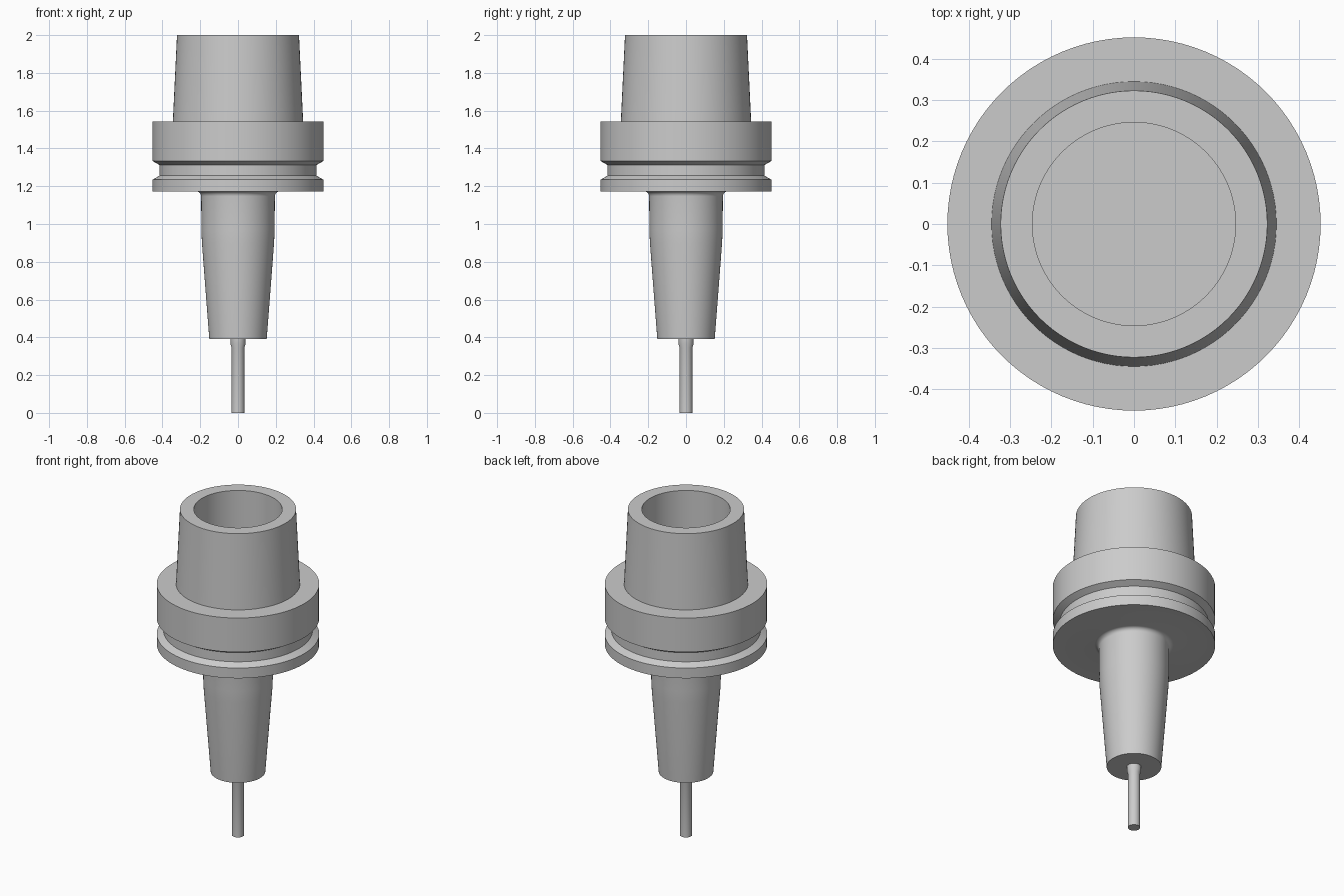
import bpy, bmesh, math

cube = bpy.data.objects.get("Cube")
if cube:
    bpy.data.objects.remove(cube, do_unlink=True)

SEGMENTS = 96

steel = bpy.data.materials.new("brushed_grey_steel")
steel.use_nodes = True
grey = (0.6, 0.6, 0.6, 1)
steel.diffuse_color = grey
steel.node_tree.nodes["Principled BSDF"].inputs["Base Color"].default_value = grey


def lathe(name, profile):
    """Spin a (radius, height) profile around the z axis."""
    bm = bmesh.new()
    verts = [bm.verts.new((r, 0, z)) for r, z in profile]
    edges = [bm.edges.new(pair) for pair in zip(verts, verts[1:])]
    bmesh.ops.spin(bm, geom=verts + edges, cent=(0, 0, 0), axis=(0, 0, 1),
                   angle=math.tau, steps=SEGMENTS, use_duplicate=False)
    bmesh.ops.remove_doubles(bm, verts=bm.verts, dist=0.0001)
    bmesh.ops.recalc_face_normals(bm, faces=bm.faces)
    mesh = bpy.data.meshes.new(name)
    bm.to_mesh(mesh)
    bm.free()
    mesh.materials.append(steel)
    obj = bpy.data.objects.new(name, mesh)
    bpy.context.collection.objects.link(obj)
    bpy.ops.object.select_all(action='DESELECT')
    obj.select_set(True)
    bpy.context.view_layer.objects.active = obj
    bpy.ops.object.shade_smooth_by_angle(angle=math.radians(20))
    return obj


# Concave fillet where the nose meets the flange
FLANGE_BOTTOM, NOSE_RADIUS, FILLET = 1.172, 0.195, 0.025
fillet = []
for i in range(7):
    a = math.radians(15 * i)
    fillet.append((NOSE_RADIUS + FILLET * (1 - math.cos(a)),
                   FLANGE_BOTTOM - FILLET * (1 - math.sin(a))))

# Holder body: tapered nose, grooved flange, hollow taper shank
lathe("holder_body",
      [(0, 0.39), (0.152, 0.39), (0.191, 0.9), (0.194, 0.97)]
      + fillet
      + [(0.452, FLANGE_BOTTOM), (0.452, 1.235), (0.415, 1.256),
         (0.415, 1.312), (0.452, 1.333), (0.452, 1.542),
         (0.345, 1.542), (0.323, 2.0),
         (0.246, 2.0), (0.246, 1.54), (0, 1.54)])

# Cutting tool: thin shank with a slightly thicker neck
lathe("tool_shank",
      [(0, 0), (0.034, 0), (0.034, 0.345), (0.04, 0.365),
       (0.04, 0.4), (0, 0.4)])
